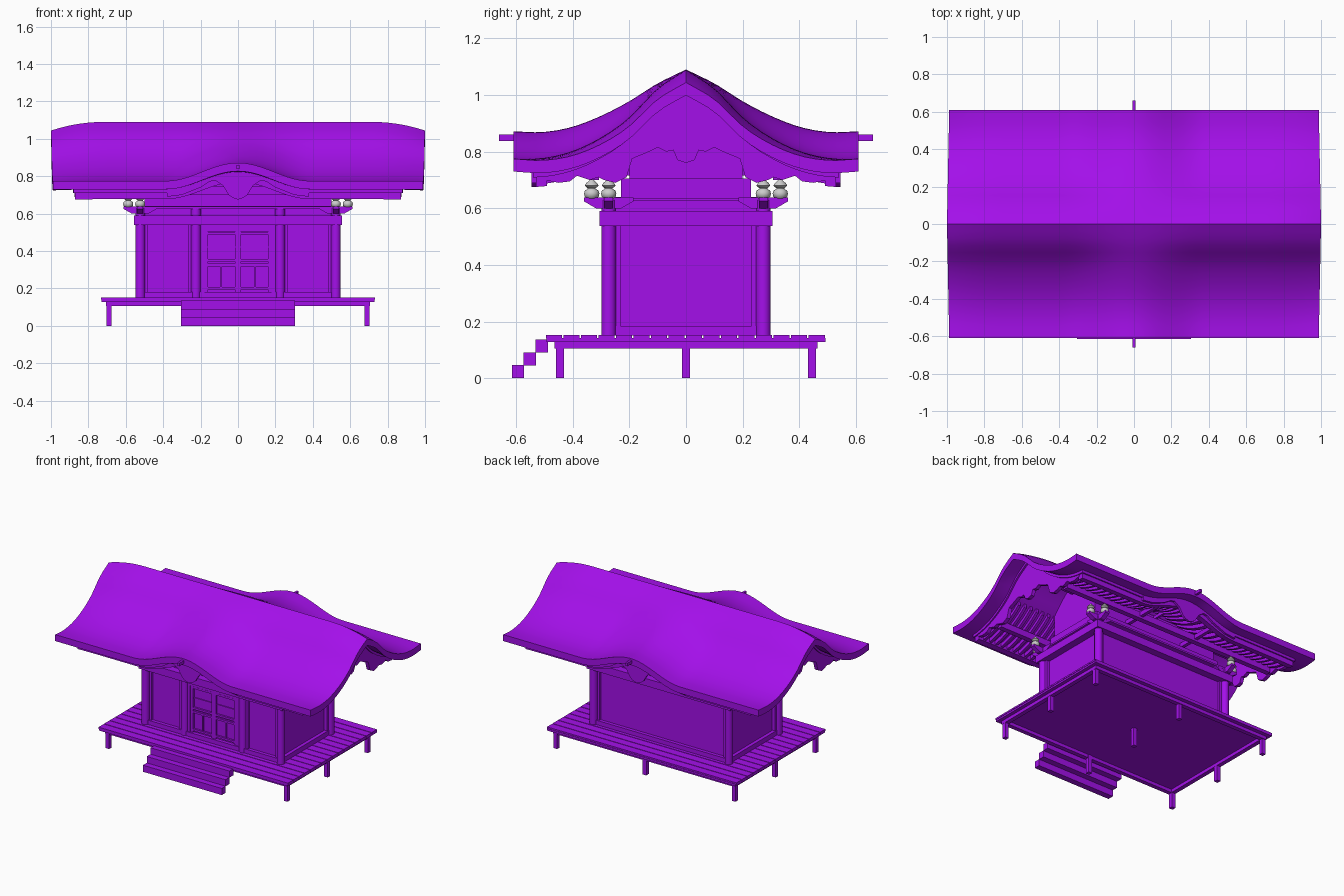
import bpy, bmesh, math
from mathutils import Vector

if "Cube" in bpy.data.objects:
    bpy.data.objects.remove(bpy.data.objects["Cube"])

purple = bpy.data.materials.new("purple_paint")
purple.diffuse_color = (0.37, 0.005, 0.82, 1)
purple.use_nodes = True
purple.node_tree.nodes["Principled BSDF"].inputs["Base Color"].default_value = purple.diffuse_color


def finish(name, bm, mat=purple, smooth=None):
    bmesh.ops.recalc_face_normals(bm, faces=bm.faces)
    me = bpy.data.meshes.new(name)
    bm.to_mesh(me)
    bm.free()
    ob = bpy.data.objects.new(name, me)
    bpy.context.collection.objects.link(ob)
    if mat:
        me.materials.append(mat)
    if smooth:
        bpy.ops.object.select_all(action='DESELECT')
        ob.select_set(True)
        bpy.context.view_layer.objects.active = ob
        bpy.ops.object.shade_smooth_by_angle(angle=math.radians(smooth))
    return ob


def boxes(name, bounds):
    """One object from a list of (x0, x1, y0, y1, z0, z1)."""
    bm = bmesh.new()
    for x0, x1, y0, y1, z0, z1 in bounds:
        vs = bmesh.ops.create_cube(bm, size=1)["verts"]
        for v in vs:
            v.co = Vector(((x0 + x1) / 2 + v.co.x * (x1 - x0),
                           (y0 + y1) / 2 + v.co.y * (y1 - y0),
                           (z0 + z1) / 2 + v.co.z * (z1 - z0)))
    return finish(name, bm)


def prism(bm, pts, axis, a, b):
    """Extrude a 2D outline (u, z) from a to b along axis x or y."""
    put = (lambda u, z, t: (t, u, z)) if axis == 'x' else (lambda u, z, t: (u, t, z))
    lo = [bm.verts.new(put(u, z, a)) for u, z in pts]
    hi = [bm.verts.new(put(u, z, b)) for u, z in pts]
    bm.faces.new(lo)
    bm.faces.new(hi)
    for i in range(len(pts)):
        j = (i + 1) % len(pts)
        bm.faces.new((lo[i], lo[j], hi[j], hi[i]))


def lathe(bm, prof, cx, cy, n):
    rings = [[bm.verts.new((cx + r * math.cos(2 * math.pi * k / n),
                            cy + r * math.sin(2 * math.pi * k / n), z)) for k in range(n)]
             for r, z in prof]
    for A, B in zip(rings, rings[1:]):
        for k in range(n):
            bm.faces.new((A[k], A[(k + 1) % n], B[(k + 1) % n], B[k]))
    bm.faces.new(rings[0])
    bm.faces.new(rings[-1])


# Roof surface: concave slope + central hump + drooping gable ends
SLOPE = [1.09, 1.022, 0.918, 0.847, 0.80, 0.777, 0.775]
HUMP = [0, 0.018, 0.058, 0.077, 0.086, 0.092, 0.097]


def spline(p, t):
    t = max(0, min(len(p) - 1.0001, t))
    i = int(t)
    f = t - i
    a = p[i - 1] if i else 2 * p[0] - p[1]
    b, c = p[i], p[i + 1]
    d = p[i + 2] if i + 2 < len(p) else 2 * c - b
    return b + 0.5 * f * (c - a + f * (2 * a - 5 * b + 4 * c - d + f * (3 * (b - c) + d - a)))


def roof_z(x, y):
    t = abs(y) / 0.61 * 6
    ax = abs(x)
    z = spline(SLOPE, t)
    if ax < 0.39:
        z += spline(HUMP, t) * 0.5 * (1 + math.cos(math.pi * ax / 0.39))
    if ax > 0.72:
        z -= 0.046 * ((ax - 0.72) / 0.28) ** 2 * max(0, 1 - t / 6)
    return z


def slab(bm, x0, x1, y0, y1, off, th, nx, ny):
    """Curved slab lying 'off' below the roof surface."""
    grids = []
    for o in (off, off + th):
        g = []
        for i in range(nx + 1):
            x = x0 + (x1 - x0) * i / nx
            g.append([])
            for j in range(ny + 1):
                y = y0 + (y1 - y0) * j / ny
                g[-1].append(bm.verts.new((x * (1 - 0.012 * abs(y) / 0.61), y, roof_z(x, y) - o)))
        grids.append(g)
    T, B = grids
    for g in grids:
        for i in range(nx):
            for j in range(ny):
                bm.faces.new((g[i][j], g[i + 1][j], g[i + 1][j + 1], g[i][j + 1]))
    for i in range(nx):
        for j in (0, ny):
            bm.faces.new((T[i][j], T[i + 1][j], B[i + 1][j], B[i][j]))
    for j in range(ny):
        for i in (0, nx):
            bm.faces.new((T[i][j], T[i][j + 1], B[i][j + 1], B[i][j]))


S = (-1, 1)
bm = bmesh.new()
slab(bm, -1, 1, -0.61, 0.61, 0, 0.045, 60, 32)
finish("roof", bm, smooth=25)
bm = bmesh.new()
slab(bm, -0.89, 0.89, -0.54, 0.54, 0.044, 0.02, 50, 28)
finish("roof_lining", bm, smooth=25)

# Eave fascias and rafters
bm = bmesh.new()
for s in S:
    slab(bm, -0.88, 0.88, s * 0.49, s * 0.53, 0.06, 0.038, 50, 1)
finish("eave_fascia", bm, smooth=25)
bm = bmesh.new()
for s in S:
    for k in range(-17, 18):
        slab(bm, k * 0.049 - 0.01, k * 0.049 + 0.01, s * 0.2, s * 0.5, 0.06, 0.03, 1, 8)
finish("rafters", bm)

# Purlins and the long pole through the humps
boxes("purlins", [(-0.84, 0.84, s * 0.325 - 0.018, s * 0.325 + 0.018, 0.70, 0.745) for s in S]
      + [(s * 0.225 - 0.012, s * 0.225 + 0.012, -0.5, 0.5, 0.715, 0.745) for s in S])
boxes("ridge_pole", [(-0.86, 0.86, -0.025, 0.025, 0.94, 1.0)])
boxes("hump_pole", [(-0.008, 0.008, -0.66, 0.66, 0.838, 0.86)])

# Scalloped gable boards
low = [(0.5, 0.70), (0.45, 0.69), (0.41, 0.695), (0.385, 0.715), (0.34, 0.70), (0.31, 0.71),
       (0.29, 0.70), (0.25, 0.69), (0.21, 0.71), (0.19, 0.775), (0.13, 0.80), (0.1, 0.815),
       (0.07, 0.80), (0.045, 0.805), (0.03, 0.77)]
low = low + [(0, 0.76)] + [(-y, z) for y, z in reversed(low)]
bm = bmesh.new()
for s in S:
    top = [(y / 50, roof_z(0.87, y / 50) - 0.05) for y in range(-25, 26)]
    prism(bm, low + top, 'x', s * 0.85, s * 0.875)
finish("gable_boards", bm)

# Carved pendants under the front and back humps
low = [(0.38, 0.69), (0.3, 0.70), (0.2, 0.74), (0.15, 0.772), (0.12, 0.777), (0.08, 0.75),
       (0.05, 0.70), (0.03, 0.685)]
low = low + [(0, 0.675)] + [(-x, z) for x, z in reversed(low)]
bm = bmesh.new()
for s in S:
    top = [(x / 50, roof_z(x / 50, 0.54) - 0.05) for x in range(-19, 20)]
    prism(bm, low + top, 'y', s * 0.53, s * 0.545)
finish("hump_pendants", bm)

# Upper walls between body and roof
boxes("upper_wall", [(-0.5, 0.5, -0.23, 0.23, 0.63, 0.705)])
bm = bmesh.new()
prism(bm, [(-0.2, 0.70), (0.2, 0.70)]
      + [(y / 50, roof_z(0.5, y / 50) - 0.055) for y in range(10, -11, -1)], 'x', -0.49, 0.49)
finish("gable_wall", bm)

# Body walls, sills and girding beams
boxes("walls", [(-0.505, 0.505, -0.255, 0.255, 0.15, 0.64)])
boxes("sills", [(-0.51, 0.51, s * 0.27 - 0.012, s * 0.27 + 0.012, 0.15, 0.182) for s in S]
      + [(s * 0.52 - 0.012, s * 0.52 + 0.012, -0.26, 0.26, 0.15, 0.185) for s in S])
boxes("girding_beam", [(-0.557, 0.557, -0.306, 0.306, 0.538, 0.59)])
boxes("top_plate", [(-0.53, 0.53, -0.29, 0.29, 0.625, 0.637)])
boxes("wall_jambs", [(x - 0.008, x + 0.008, -0.272, -0.25, 0.15, 0.54)
                     for x in (-0.488, -0.26, 0.26, 0.488)]
      + [(s * 0.488 - 0.008, s * 0.488 + 0.008, 0.25, 0.272, 0.15, 0.54) for s in S]
      + [(a * 0.515 - 0.012, a * 0.515 + 0.012, b * 0.24 - 0.008, b * 0.24 + 0.008, 0.15, 0.54)
         for a in S for b in S])

# Round columns
bm = bmesh.new()
for cx, cy in [(a * 0.523, b * 0.273) for a in S for b in S] + [(s * 0.225, -0.265) for s in S]:
    lathe(bm, [(0.026, 0.15), (0.026, 0.63)], cx, cy, 16)
finish("columns", bm, smooth=30)

# Boat-shaped corner brackets
bm = bmesh.new()
for a in S:
    for b in S:
        for c, h, axis in ((a * 0.523, b * 0.273, 'y'), (b * 0.273, a * 0.523, 'x')):
            outline = [(c - 0.088, 0.638), (c - 0.088, 0.625), (c - 0.045, 0.6),
                       (c + 0.045, 0.6), (c + 0.088, 0.625), (c + 0.088, 0.638)]
            prism(bm, outline, axis, h - 0.016, h + 0.016)
finish("corner_brackets", bm)

# Grey onion finials, two per corner
bm = bmesh.new()
for a in S:
    for b in S:
        for cx, cy in ((a * 0.587, b * 0.273), (a * 0.523, b * 0.333)):
            lathe(bm, [(0.018, 0.635), (0.025, 0.642), (0.027, 0.652), (0.024, 0.662), (0.014, 0.669),
                       (0.014, 0.671), (0.025, 0.68), (0.02, 0.688), (0.008, 0.699), (0.002, 0.707)],
                  cx, cy, 12)
finish("finials", bm, mat=None, smooth=40)

# Sliding doors: frame, stiles and rails
bars = [(-0.2, 0.2, -0.272, -0.25, 0.505, 0.54)]
for s in S:
    bars.append((s * 0.19 - 0.01, s * 0.19 + 0.01, -0.275, -0.25, 0.15, 0.54))
    bars += [(s * x - w, s * x + w, -0.27, -0.25, 0.16, 0.505) for x, w in ((0.009, 0.008), (0.169, 0.009))]
    bars += [(s * 0.09 - 0.085, s * 0.09 + 0.085, -0.268, -0.25, z - 0.007, z + 0.007)
             for z in (0.168, 0.2, 0.325, 0.35, 0.495)]
    bars.append((s * 0.09 - 0.005, s * 0.09 + 0.005, -0.264, -0.25, 0.2, 0.325))
    bars.append((s * 0.09 - 0.085, s * 0.09 + 0.085, -0.262, -0.25, 0.418, 0.424))
boxes("doors", bars)

# Veranda: planks, deck frame, legs
n, d = 16, 0.99 / 16
boxes("veranda_planks", [(-0.733, 0.733, -0.495 + i * d, -0.495 + (i + 1) * d - 0.005, 0.14, 0.152)
                         for i in range(n)])
boxes("veranda_deck", [(-0.73, 0.73, -0.493, 0.493, 0.128, 0.142)])
boxes("veranda_frame", [(-0.705, 0.705, s * 0.45 - 0.015, s * 0.45 + 0.015, 0.105, 0.13) for s in S]
      + [(s * 0.69 - 0.015, s * 0.69 + 0.015, -0.46, 0.46, 0.105, 0.13) for s in S])
boxes("veranda_legs", [(x - 0.014, x + 0.014, y - 0.014, y + 0.014, 0, 0.13)
                       for x in (-0.69, 0, 0.69) for y in (-0.445, 0, 0.445)])

# Front steps
boxes("front_steps", [(-0.305, 0.305, -0.615 + i * 0.042, -0.572 + i * 0.042, i * 0.045, i * 0.045 + 0.046)
                      for i in range(3)])
